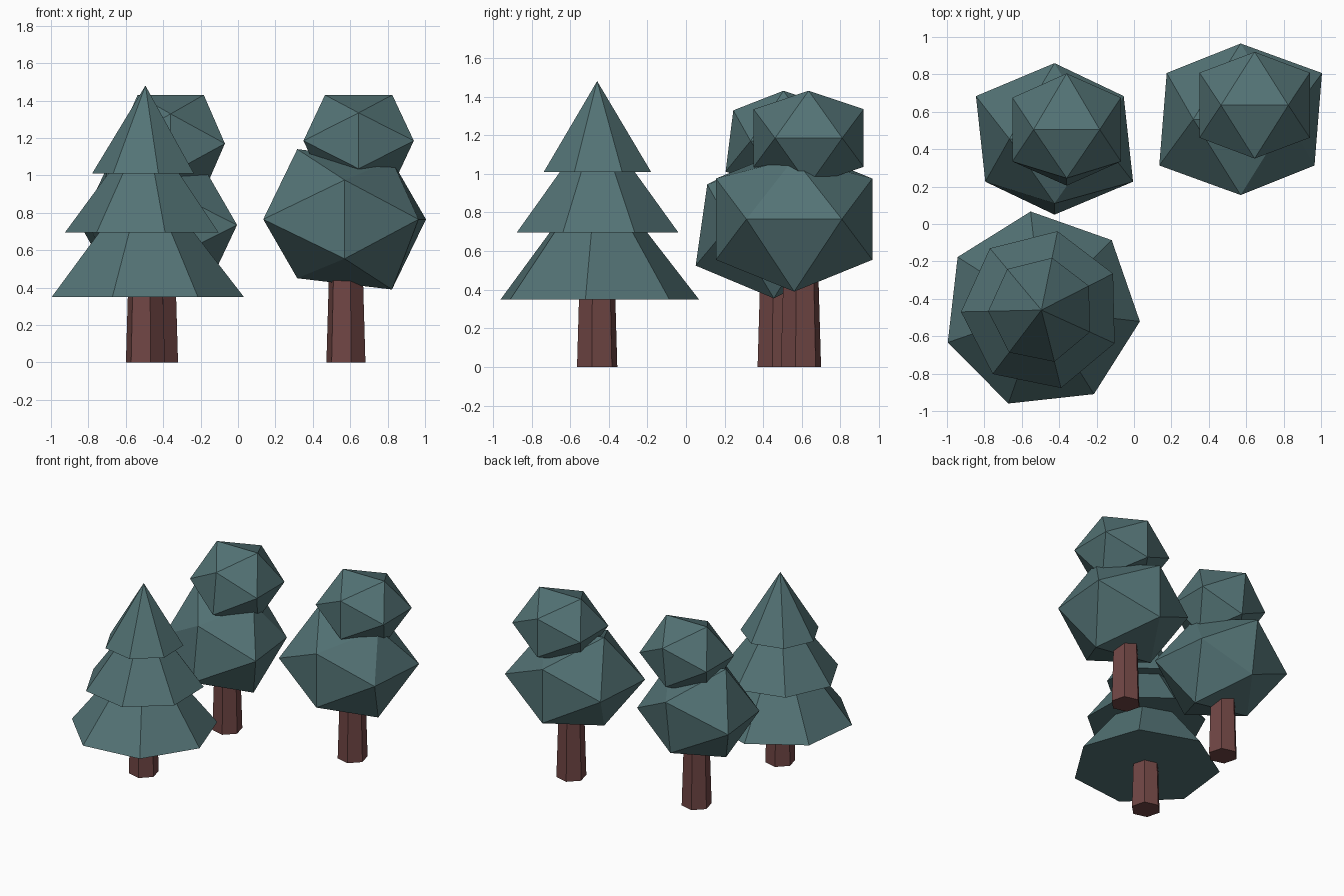
import bpy, bmesh
from math import cos, sin, radians, tau

cube = bpy.data.objects.get("Cube")
if cube:
    bpy.data.objects.remove(cube, do_unlink=True)


def make_material(name, rgb):
    mat = bpy.data.materials.new(name)
    mat.use_nodes = True
    colour = (*rgb, 1)
    mat.diffuse_color = colour
    mat.node_tree.nodes["Principled BSDF"].inputs["Base Color"].default_value = colour
    return mat


foliage = make_material("foliage_teal", (0.087, 0.171, 0.178))
bark = make_material("bark_brown", (0.162, 0.061, 0.058))


def finish(name, bm, mat):
    bmesh.ops.recalc_face_normals(bm, faces=bm.faces)
    mesh = bpy.data.meshes.new(name)
    bm.to_mesh(mesh)
    bm.free()
    mesh.materials.append(mat)
    obj = bpy.data.objects.new(name, mesh)
    bpy.context.collection.objects.link(obj)
    return obj


def ring(bm, centre, radius, z, sides, turn):
    """Regular polygon of vertices around a vertical axis."""
    angles = [radians(turn) + tau * i / sides for i in range(sides)]
    return [bm.verts.new((centre[0] + radius * cos(a), centre[1] + radius * sin(a), z))
            for a in angles]


def trunk(name, centre, height=0.6):
    """Six-sided tapered post."""
    bm = bmesh.new()
    low = ring(bm, centre, 0.108, 0, 6, -15)
    high = ring(bm, centre, 0.09, height, 6, -15)
    bm.faces.new(low)
    bm.faces.new(high)
    for i in range(6):
        j = (i + 1) % 6
        bm.faces.new((low[i], low[j], high[j], high[i]))
    finish(name, bm, bark)


def tier(name, centre, radius, base, tip, turn):
    """Seven-sided closed cone."""
    bm = bmesh.new()
    rim = ring(bm, centre, radius, base, 7, turn)
    apex = bm.verts.new((*centre, tip))
    bm.faces.new(rim)
    for i in range(7):
        bm.faces.new((rim[i], rim[(i + 1) % 7], apex))
    finish(name, bm, foliage)


def crown(name, centre, size, skew=(0, 0, 0)):
    """Slightly skewed icosahedron: a pair of opposite edges on each axis."""
    bm = bmesh.new()
    for k in range(3):
        n = (k + 1) % 3
        for side in (-1, 1):
            for end in (-1, 1):
                p = list(centre)
                p[k] += side * size[k] + end * skew[k]
                p[n] += end * size[n] * 0.61
                bm.verts.new(p)
    bmesh.ops.convex_hull(bm, input=bm.verts)
    finish(name, bm, foliage)


# Conifer at the front right
pine = (-0.495, -0.46)
trunk("conifer_trunk", pine)
tier("conifer_lower_tier", pine, 0.53, 0.35, 1.03, -6.6)
tier("conifer_middle_tier", pine, 0.43, 0.695, 1.28, 27)
tier("conifer_top_tier", pine, 0.285, 1.01, 1.48, 27)

# Round tree at the back right
trunk("right_tree_trunk", (-0.425, 0.475))
crown("right_tree_lower_crown", (-0.425, 0.455, 0.735), (0.395, 0.375, 0.345),
      (-0.025, 0.03, -0.035))
crown("right_tree_upper_crown", (-0.36, 0.505, 1.17), (0.29, 0.28, 0.26), (0, 0.02, 0))

# Round tree at the back left
trunk("left_tree_trunk", (0.577, 0.595))
crown("left_tree_lower_crown", (0.57, 0.56, 0.765), (0.415, 0.405, 0.345),
      (0.02, 0, -0.03))
crown("left_tree_upper_crown", (0.645, 0.635, 1.185), (0.295, 0.285, 0.245))
